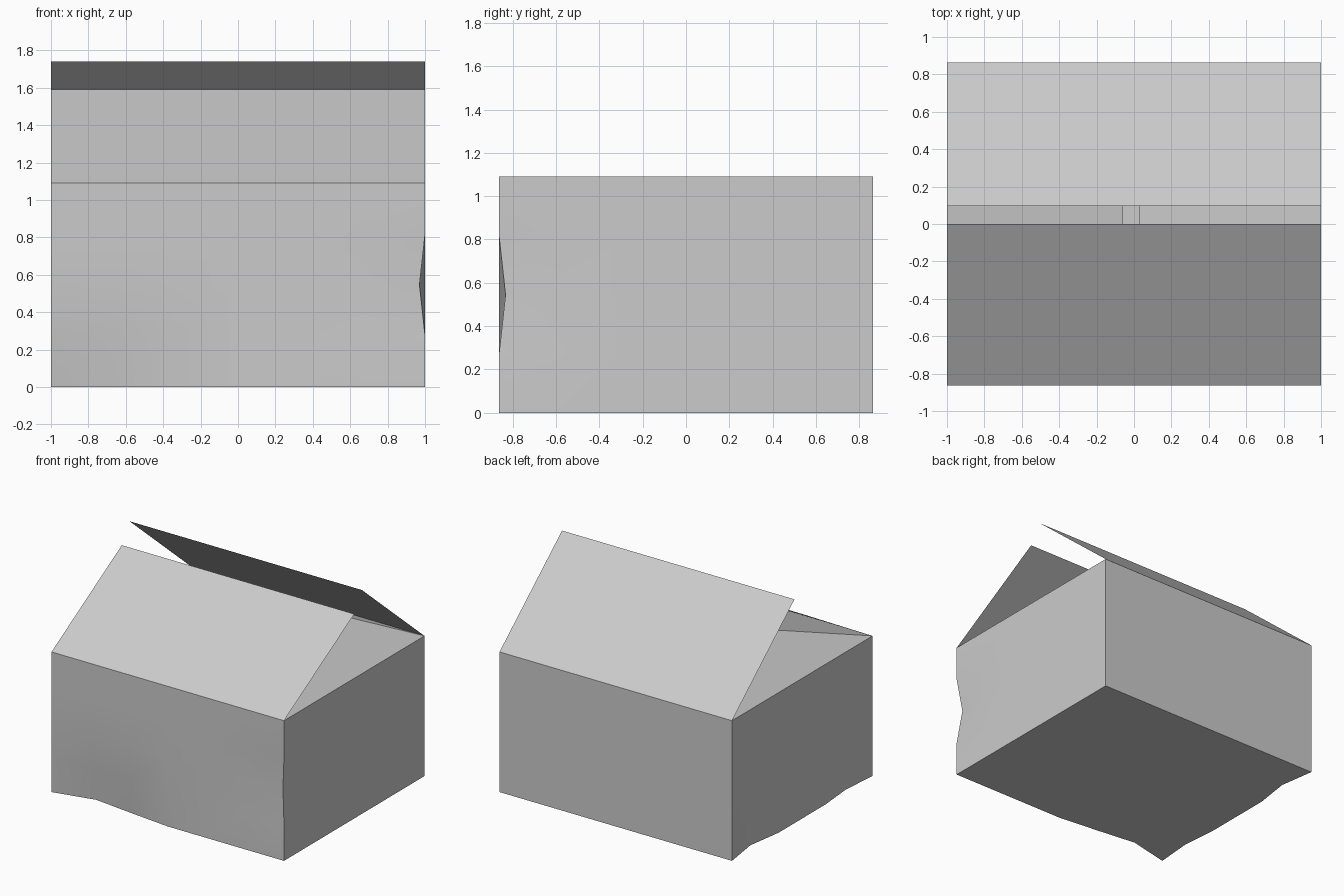
import bpy, bmesh
from mathutils import Vector

if "Cube" in bpy.data.objects:
    bpy.data.objects.remove(bpy.data.objects["Cube"])

X, Y, H = 1.0, 0.863, 1.09   # half width, half depth, wall height


def sheet(bm, o, u, v, nu=1, nv=1):
    """Add a grid of quads spanning o..o+u..o+v."""
    o, u, v = Vector(o), Vector(u), Vector(v)
    g = [[bm.verts.new(o + u * (i / nu) + v * (j / nv)) for j in range(nv + 1)]
         for i in range(nu + 1)]
    for i in range(nu):
        for j in range(nv):
            bm.faces.new((g[i][j], g[i + 1][j], g[i + 1][j + 1], g[i][j + 1]))


def finish(bm, name):
    me = bpy.data.meshes.new(name)
    bm.to_mesh(me)
    bm.free()
    ob = bpy.data.objects.new(name, me)
    bpy.context.collection.objects.link(ob)
    return ob


# Open carton body: four thin walls and a floor
bm = bmesh.new()
sheet(bm, (-X, -Y, 0), (2 * X, 0, 0), (0, 0, H), 6, 4)
sheet(bm, (X, -Y, 0), (0, 2 * Y, 0), (0, 0, H), 6, 4)
sheet(bm, (X, Y, 0), (-2 * X, 0, 0), (0, 0, H), 6, 4)
sheet(bm, (-X, Y, 0), (0, -2 * Y, 0), (0, 0, H), 6, 4)
sheet(bm, (-X, Y, 0), (2 * X, 0, 0), (0, -2 * Y, 0), 6, 6)
bmesh.ops.remove_doubles(bm, verts=bm.verts, dist=0.001)

# Dents: grid point and how far it is pushed
dents = [
    ((X, -Y, H / 2), (-0.03, 0.03, 0)),
    ((-X * 2 / 3, -Y, 0), (0, 0.075, 0)),
    ((-X / 3, -Y, 0), (0, 0.035, 0)),
    ((-X * 2 / 3, -Y, H / 4), (0, 0.035, 0)),
    ((-X / 3, -Y, H / 4), (0, 0.015, 0)),
    ((-X, Y * 2 / 3, 0), (0.043, 0, 0)),
    ((-X, Y * 2 / 3, H / 4), (0.015, 0, 0)),
    ((-X, -Y * 2 / 3, 0), (0.025, 0, 0)),
]
for at, push in dents:
    v = min(bm.verts, key=lambda w: (w.co - Vector(at)).length)
    v.co += Vector(push)
body = finish(bm, "carton_body")
bpy.context.view_layer.objects.active = body
body.select_set(True)
bpy.ops.object.shade_smooth_by_angle(angle=0.6)

# Lid flaps: hinge start, hinge direction, swing direction
flaps = {
    "front_flap": ((-X, -Y, H), (2 * X, 0, 0), (0, Y, 0.50)),
    "back_flap": ((X, Y, H), (-2 * X, 0, 0), (0, 0.095 - Y, 0.65)),
    "right_flap": ((X, -Y, H), (0, 2 * Y, 0), (-0.97, 0, -0.045)),
    "left_flap": ((-X, Y, H), (0, -2 * Y, 0), (0.94, 0, -0.20)),
}
for name, (o, u, v) in flaps.items():
    bm = bmesh.new()
    sheet(bm, o, u, v)
    finish(bm, name)
